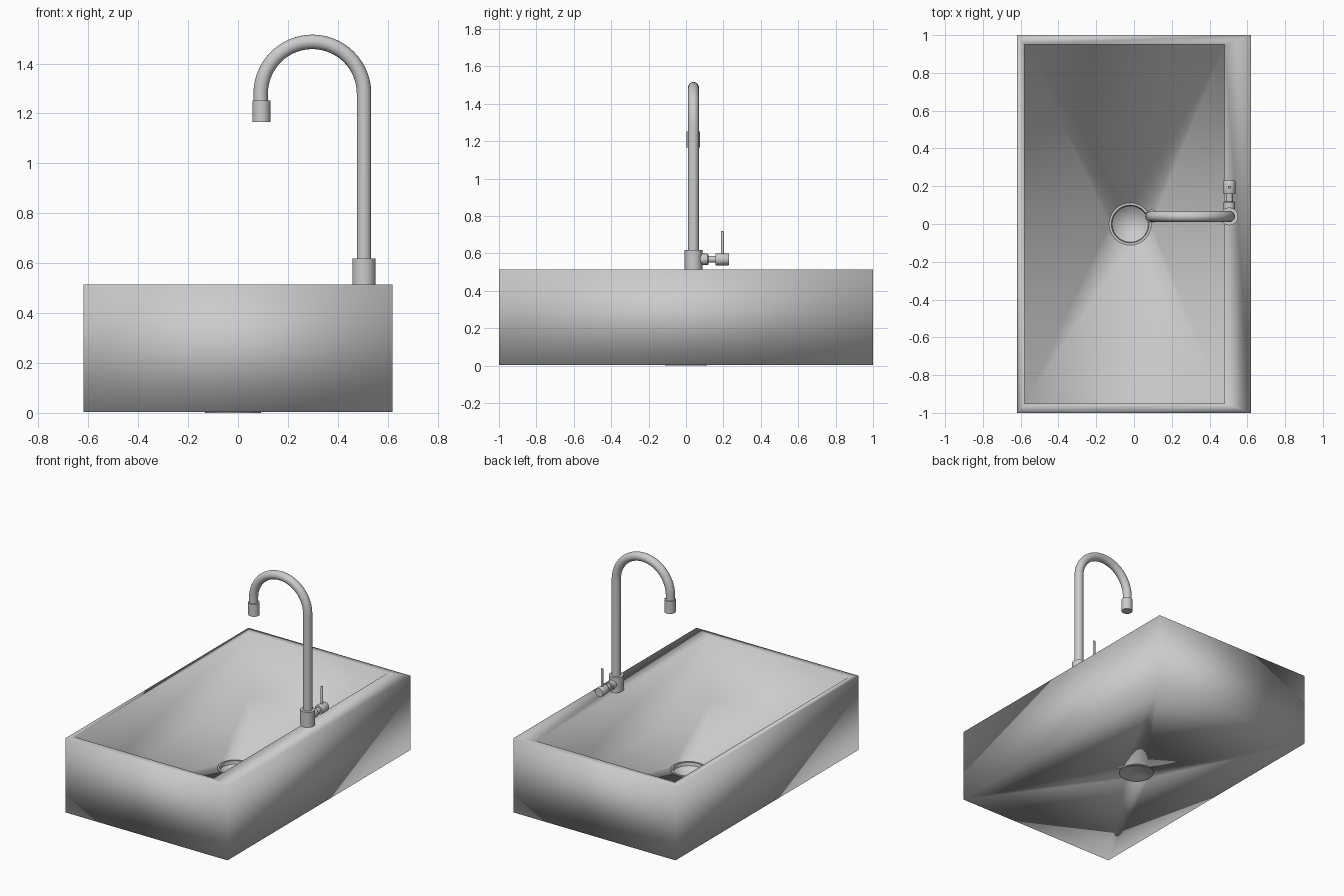
import bpy, bmesh, math
from mathutils import Vector

if "Cube" in bpy.data.objects:
    bpy.data.objects.remove(bpy.data.objects["Cube"])

FX, FY, RIM = 0.505, 0.04, 0.515      # faucet position and rim height
DX, DR = -0.02, 0.11                  # drain centre and radius
FLOOR = 0.085                         # bowl floor height


def mesh_object(name, bm):
    bmesh.ops.recalc_face_normals(bm, faces=bm.faces)
    me = bpy.data.meshes.new(name)
    bm.to_mesh(me)
    bm.free()
    ob = bpy.data.objects.new(name, me)
    bpy.context.collection.objects.link(ob)
    return ob


def smooth(ob, angle=None):
    bpy.ops.object.select_all(action='DESELECT')
    ob.select_set(True)
    bpy.context.view_layer.objects.active = ob
    if angle:
        bpy.ops.object.shade_smooth_by_angle(angle=math.radians(angle))
    else:
        bpy.ops.object.shade_smooth()


def lathe(name, profile, origin, rot=(0, 0, 0), seg=32):
    """Revolve a (radius, height) profile about the local z axis."""
    bm = bmesh.new()
    vs = [bm.verts.new((r, 0, z)) for r, z in profile]
    es = [bm.edges.new(p) for p in zip(vs, vs[1:])]
    bmesh.ops.spin(bm, geom=vs + es, cent=(0, 0, 0), axis=(0, 0, 1),
                   angle=2 * math.pi, steps=seg)
    bmesh.ops.remove_doubles(bm, verts=bm.verts, dist=1e-5)
    ob = mesh_object(name, bm)
    ob.location, ob.rotation_euler = origin, rot
    smooth(ob, 35)
    return ob


# basin: outer walls, rim, inner walls, floor and underside, pierced by a drain hole
bm = bmesh.new()
N = 32


def rect(x0, x1, y, z):
    return [bm.verts.new(p) for p in ((x1, y, z), (x0, y, z), (x0, -y, z), (x1, -y, z))]


def circle(r, z):
    return [bm.verts.new((DX + r * math.cos(2 * math.pi * k / N),
                          r * math.sin(2 * math.pi * k / N), z)) for k in range(N)]


def bridge(a, b):
    for i in range(len(a)):
        j = (i + 1) % len(a)
        bm.faces.new((a[i], a[j], b[j], b[i]))


def fan(corners, ring):
    """Join a rectangle to a circle, one quarter of the circle per corner."""
    for k in range(N):
        c = k * 4 // N
        bm.faces.new((corners[c], ring[k], ring[(k + 1) % N]))
        if k % (N // 4) == 0:
            bm.faces.new((corners[c - 1], corners[c], ring[k]))


bottom = rect(-0.62, 0.62, 1.0, 0.003)
top = rect(-0.62, 0.62, 1.0, RIM)
inner = rect(-0.58, 0.48, 0.95, RIM)
floor = rect(-0.58, 0.48, 0.95, FLOOR)
for a, b in ((bottom, top), (top, inner), (inner, floor)):
    bridge(a, b)
hole_top, hole_bottom = circle(DR, FLOOR), circle(DR, 0.003)
fan(floor, hole_top)
fan(bottom, hole_bottom)
bridge(hole_top, hole_bottom)
smooth(mesh_object("basin", bm))

# drain cup with a raised lip
lathe("drain", [(0, 0.03), (0.06, 0.04), (0.096, 0.07), (0.10, 0.092), (0.112, 0.092),
                (0.112, 0.086), (0.105, 0.08), (0.105, 0.006), (0.112, 0.003), (0.112, 0.0),
                (0.098, 0.0), (0.06, 0.02), (0, 0.015)], (DX, 0, 0))

# faucet base
lathe("faucet_base", [(0, 0), (0.047, 0), (0.047, 0.104), (0, 0.104)], (FX, FY, RIM))

# gooseneck spout
R, CZ = 0.207, 1.28
path = [Vector((FX, FY, 0.6)), Vector((FX, FY, 0.95))]
path += [Vector((FX - R + R * math.cos(math.pi * i / 28), FY, CZ + R * math.sin(math.pi * i / 28)))
         for i in range(29)]
path.append(Vector((FX - 2 * R, FY, 1.235)))
bm = bmesh.new()
prev, S = None, 20
for i, p in enumerate(path):
    t = (path[min(i + 1, len(path) - 1)] - path[max(i - 1, 0)]).normalized()
    side = Vector((0, 1, 0))
    nrm = side.cross(t)
    cur = [bm.verts.new(p + 0.029 * (nrm * math.cos(2 * math.pi * k / S)
                                     + side * math.sin(2 * math.pi * k / S))) for k in range(S)]
    if prev:
        bridge(prev, cur)
    prev = cur
smooth(mesh_object("spout", bm), 40)

# nozzle
lathe("nozzle", [(0, 0.0), (0.036, 0), (0.036, 0.086), (0, 0.086)],
      (FX - 2 * R + 0.003, FY, 1.165))

# valve: collar, neck and knob along +y, with an upright lever
lathe("valve", [(0, 0.03), (0.03, 0.03), (0.03, 0.075), (0.026, 0.08), (0.018, 0.08),
                (0.018, 0.118), (0.03, 0.118), (0.032, 0.122), (0.032, 0.186),
                (0.03, 0.19), (0, 0.19)], (FX, FY, 0.568), (-math.pi / 2, 0, 0))
lathe("lever", [(0, 0), (0.008, 0), (0.008, 0.145), (0.006, 0.15), (0, 0.15)],
      (FX, 0.195, 0.57), seg=12)
